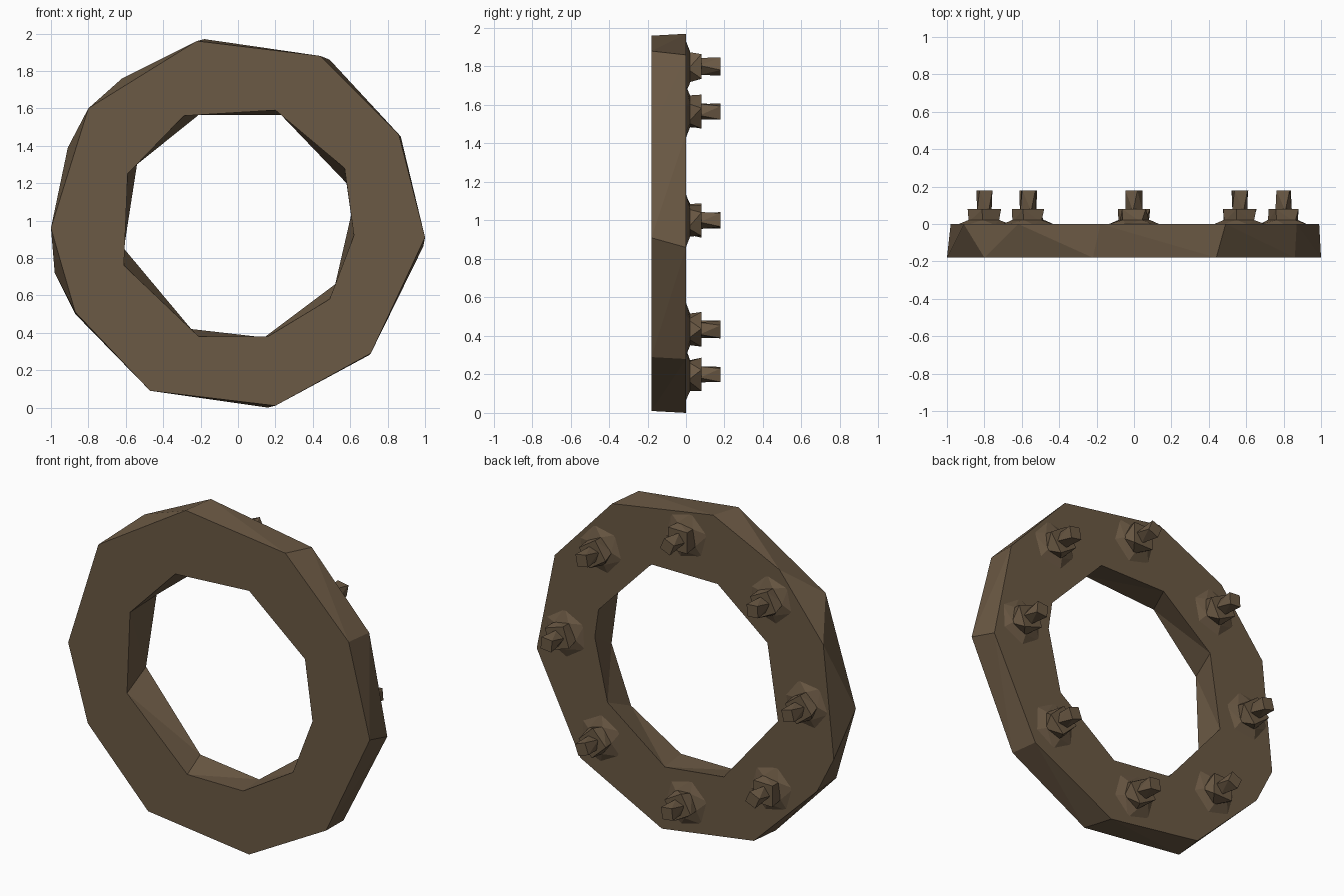
import bpy, bmesh, math, random

if "Cube" in bpy.data.objects:
    bpy.data.objects.remove(bpy.data.objects["Cube"])
random.seed(4)

brown = bpy.data.materials.new("weathered brown")
brown.diffuse_color = (0.147, 0.100, 0.058, 1)
brown.use_nodes = True
brown.node_tree.nodes["Principled BSDF"].inputs["Base Color"].default_value = brown.diffuse_color


def finish(name, bm):
    bmesh.ops.recalc_face_normals(bm, faces=bm.faces[:])
    mesh = bpy.data.meshes.new(name)
    bm.to_mesh(mesh)
    bm.free()
    mesh.materials.append(brown)
    obj = bpy.data.objects.new(name, mesh)
    bpy.context.collection.objects.link(obj)
    return obj


def angle(v):
    return math.atan2(v.co.z - 1, v.co.x)


def add_loop(bm, pts, y):
    return sorted([bm.verts.new((x, y, z)) for x, z in pts], key=angle)


def zip_loops(bm, a, b):
    """Join two closed loops with triangles, walking round by angle."""
    def ang(l, k):
        return angle(l[k % len(l)]) + 2 * math.pi * (k // len(l))
    i = j = 0
    while i < len(a) or j < len(b):
        if j >= len(b) or (i < len(a) and ang(a, i + 1) <= ang(b, j + 1)):
            bm.faces.new((a[i % len(a)], a[(i + 1) % len(a)], b[j % len(b)]))
            i += 1
        else:
            bm.faces.new((a[i % len(a)], b[(j + 1) % len(b)], b[j % len(b)]))
            j += 1


# Flange ring: rough outer and inner outlines at front and back
outer_front = [(-.22, 1.96), (.44, 1.88), (.86, 1.46), (1, .91), (.71, .29),
               (.20, .01), (-.47, .09), (-.87, .51), (-1, .96), (-.80, 1.60)]
outer_back = [(-.18, 1.97), (.49, 1.86), (.87, 1.45), (.99, .86), (.70, .28), (.16, 0),
              (-.45, .09), (-.87, .50), (-.98, .72), (-.91, 1.39), (-.62, 1.76)]
inner_front = [(-.29, 1.56), (.20, 1.59), (.57, 1.28), (.62, .92), (.49, .58),
               (.16, .38), (-.21, .38), (-.61, .76), (-.59, 1.25)]
inner_back = [(-.21, 1.565), (.23, 1.565), (.58, 1.20), (.605, 1.03), (.52, .66),
              (.14, .375), (-.25, .42), (-.61, .85), (-.54, 1.30)]
bm = bmesh.new()
of, ob = add_loop(bm, outer_front, -.18), add_loop(bm, outer_back, 0)
nf, nb = add_loop(bm, inner_front, -.18), add_loop(bm, inner_back, 0)
for a, b in ((of, ob), (ob, nb), (nb, nf), (nf, of)):
    zip_loops(bm, a, b)
bmesh.ops.dissolve_limit(bm, angle_limit=0.002, verts=bm.verts[:], edges=bm.edges[:])
finish("flange_ring", bm)


def hull(name, cx, cz, rings):
    """Faceted lump: convex hull of rings (y, radius, sides, phase)."""
    bm = bmesh.new()
    for y, r, n, ph in rings:
        for k in range(n):
            t = ph + k * 2 * math.pi / n
            bm.verts.new((cx + r * math.cos(t), y, cz + r * math.sin(t)))
    bmesh.ops.convex_hull(bm, input=bm.verts[:])
    finish(name, bm)


# Eight crude bolts: washer, nut and stud
for i in range(8):
    t = i * math.pi / 4
    cx, cz = .8 * math.cos(t), 1 + .8 * math.sin(t)
    p = random.uniform(0, 2)
    hull(f"washer_{i}", cx, cz, [(-.005, .15, 6, p), (.022, .085, 5, p + .3)])
    hull(f"nut_{i}", cx, cz, [(.01, .085, 5, p + .3), (.08, .09, 4, p)])
    hull(f"stud_{i}", cx, cz, [(.07, .045, 4, p + .9), (.18, .05, 4, p + .4)])
